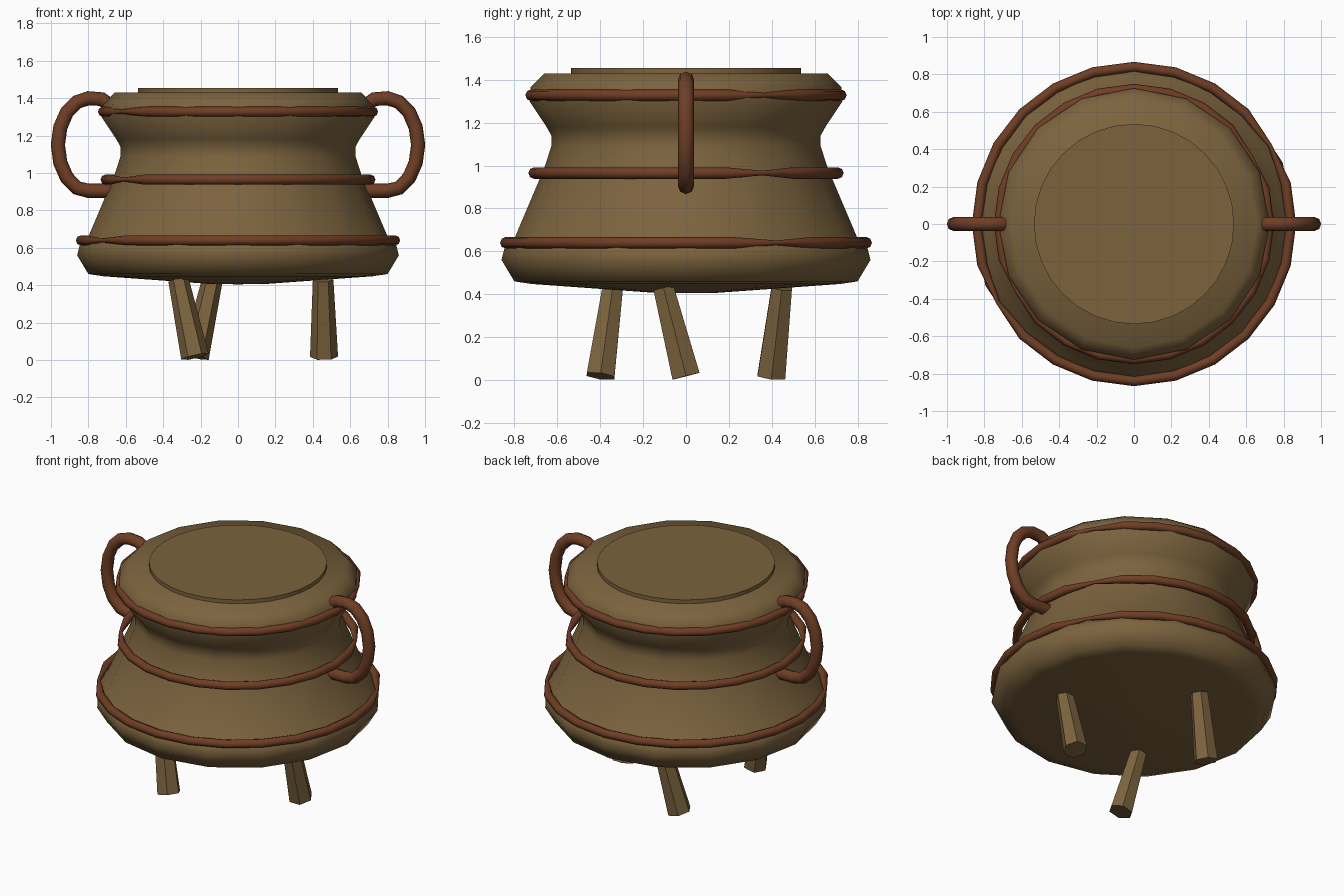
import bpy, bmesh, math
from mathutils import Vector

cube = bpy.data.objects.get("Cube")
if cube:
    bpy.data.objects.remove(cube, do_unlink=True)


def material(name, rgb):
    m = bpy.data.materials.new(name)
    m.use_nodes = True
    m.diffuse_color = (*rgb, 1)
    m.node_tree.nodes["Principled BSDF"].inputs["Base Color"].default_value = (*rgb, 1)
    return m


CLAY = material("clay brown", (0.20, 0.125, 0.048))
COPPER = material("copper red", (0.16, 0.048, 0.018))


def add_mesh(name, bm, mat, smooth_angle=None):
    bmesh.ops.recalc_face_normals(bm, faces=bm.faces)
    me = bpy.data.meshes.new(name)
    bm.to_mesh(me)
    bm.free()
    me.materials.append(mat)
    ob = bpy.data.objects.new(name, me)
    bpy.context.collection.objects.link(ob)
    if smooth_angle:
        bpy.ops.object.select_all(action="DESELECT")
        ob.select_set(True)
        bpy.context.view_layer.objects.active = ob
        bpy.ops.object.shade_smooth_by_angle(angle=math.radians(smooth_angle))
    return ob


def lathe(name, profile, sides, mat, smooth_angle):
    """Revolve (radius, height) pairs around z; both ends sit on the axis."""
    bm = bmesh.new()
    verts = [bm.verts.new((r, 0, z)) for r, z in profile]
    edges = [bm.edges.new(pair) for pair in zip(verts, verts[1:])]
    bmesh.ops.spin(bm, geom=verts + edges, cent=(0, 0, 0), axis=(0, 0, 1),
                   angle=math.tau, steps=sides)
    bmesh.ops.remove_doubles(bm, verts=bm.verts, dist=0.0005)
    return add_mesh(name, bm, mat, smooth_angle)


def tube(name, points, radius, closed=False, scales=None):
    """Round tube swept along a polyline, converted to a mesh."""
    cu = bpy.data.curves.new(name, "CURVE")
    cu.dimensions = "3D"
    cu.bevel_depth = radius
    cu.bevel_resolution = 2
    cu.use_fill_caps = True
    sp = cu.splines.new("POLY")
    sp.points.add(len(points) - 1)
    for i, p in enumerate(points):
        sp.points[i].co = (*p, 1)
        sp.points[i].radius = scales[i] if scales else 1
    sp.use_cyclic_u = closed
    sp.use_smooth = True
    cu.materials.append(COPPER)
    ob = bpy.data.objects.new(name, cu)
    bpy.context.collection.objects.link(ob)
    bpy.ops.object.select_all(action="DESELECT")
    ob.select_set(True)
    bpy.context.view_layer.objects.active = ob
    bpy.ops.object.convert(target="MESH")


# Pot body and lid
lathe("pot_body", [(0, 0.405), (0.15, 0.407), (0.72, 0.448), (0.80, 0.46),
                   (0.86, 0.56), (0.845, 0.62), (0.80, 0.66), (0.66, 0.99),
                   (0.628, 1.09), (0.628, 1.14), (0.65, 1.18), (0.73, 1.30),
                   (0.725, 1.365), (0.66, 1.43), (0, 1.43)], 16, CLAY, 80)
lathe("lid", [(0, 1.41), (0.535, 1.41), (0.535, 1.455), (0, 1.455)], 32, CLAY, 30)

# Hoops, each pinched at two opposite places
SEGS = 24
for name, radius, z in (("lower_hoop", 0.84, 0.64), ("middle_hoop", 0.708, 0.965),
                        ("upper_hoop", 0.722, 1.328)):
    angles = [math.tau * i / SEGS for i in range(SEGS)]
    path = [(radius * math.cos(a), radius * math.sin(a), z) for a in angles]
    pinch = [0.4 if i % 12 == 2 else 1 for i in range(SEGS)]
    tube(name, path, 0.027, True, pinch)

# Side handles
HANDLE = [(0.68, 1.36), (0.73, 1.395), (0.80, 1.40), (0.86, 1.38), (0.915, 1.325),
          (0.95, 1.245), (0.963, 1.15), (0.95, 1.055), (0.915, 0.975),
          (0.86, 0.92), (0.80, 0.905), (0.67, 0.905)]
for name, s in (("left_handle", 1), ("right_handle", -1)):
    tube(name, [(s * x, 0, z) for x, z in HANDLE], 0.038)

# Three splayed hexagonal legs
for i, name in enumerate(("left_leg", "back_leg", "front_leg")):
    top, foot = Vector((0.455, -0.105, 0.43)), Vector((0.46, 0.0, 0.018))
    bm = bmesh.new()
    bmesh.ops.create_cone(bm, cap_ends=True, segments=6, radius1=0.075,
                          radius2=0.055, depth=(top - foot).length)
    # Put a corner of the hexagon on the radial axis, then lean the leg
    corner = max(bm.verts, key=lambda v: v.co.x).co
    bmesh.ops.rotate(bm, verts=bm.verts, cent=(0, 0, 0),
                     matrix=Vector((corner.x, corner.y, 0)).rotation_difference(
                         Vector((1, 0, 0))).to_matrix())
    lean = Vector((0, 0, 1)).rotation_difference(top - foot)
    for v in bm.verts:
        v.co = lean @ v.co + (top + foot) / 2
    leg = add_mesh(name, bm, CLAY)
    leg.rotation_euler.z = math.tau * i / 3
